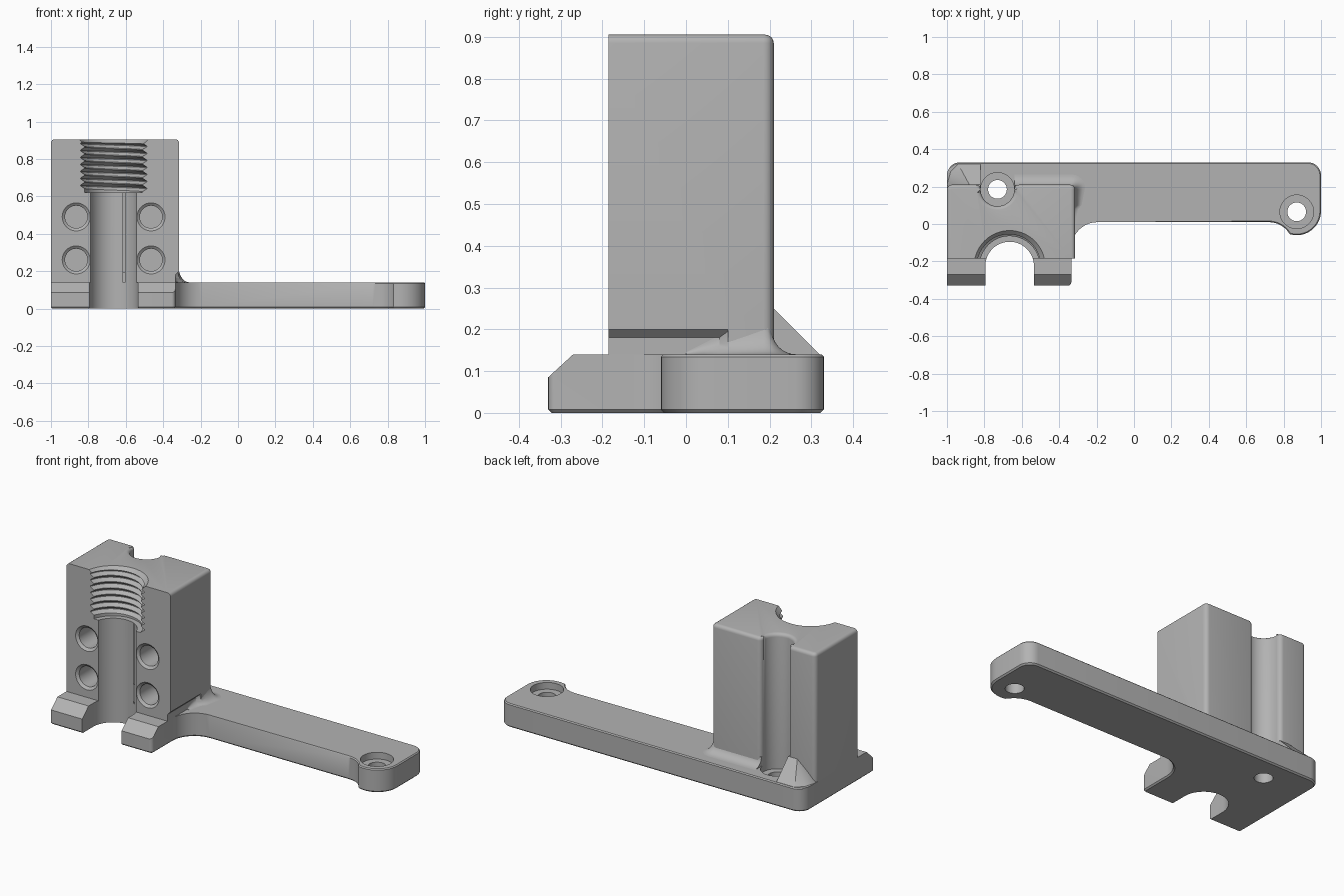
import bpy, bmesh
from math import sin, cos, pi, radians
from mathutils import Vector

if "Cube" in bpy.data.objects:
    bpy.data.objects.remove(bpy.data.objects["Cube"])

GREY = (0.45, 0.45, 0.45, 1)
grey = bpy.data.materials.new("plain grey")
grey.use_nodes = True
grey.diffuse_color = GREY
grey.node_tree.nodes["Principled BSDF"].inputs["Base Color"].default_value = GREY

PLATE, TOP, FRONT, BACK, SIDE = 0.14, 0.905, -0.185, 0.21, -0.315
BORE = (-0.665, -0.225)
SCREWS = [(-0.73, 0.185), (0.87, 0.065)]


def finish(name, bm):
    bmesh.ops.recalc_face_normals(bm, faces=bm.faces)
    mesh = bpy.data.meshes.new(name)
    bm.to_mesh(mesh)
    bm.free()
    obj = bpy.data.objects.new(name, mesh)
    bpy.context.collection.objects.link(obj)
    mesh.materials.append(grey)
    return obj


def arc(centre, r, start, end, steps=10):
    angles = [radians(start + (end - start) * i / steps) for i in range(steps + 1)]
    return [(centre[0] + r * cos(a), centre[1] + r * sin(a)) for a in angles]


def prism(points, lo, hi, axis="z"):
    place = {"z": lambda u, v, w: (u, v, w), "y": lambda u, v, w: (u, w, v),
             "x": lambda u, v, w: (w, u, v)}[axis]
    bm = bmesh.new()
    face = bm.faces.new([bm.verts.new(place(u, v, lo)) for u, v in points])
    move = Vector(place(0, 0, hi - lo))
    made = bmesh.ops.extrude_face_region(bm, geom=[face], use_keep_orig=True)["geom"]
    bmesh.ops.translate(bm, vec=move, verts=[g for g in made if isinstance(g, bmesh.types.BMVert)])
    return bm


def loft(sections, closed=True):
    """Skin matching rings of points and cap both ends."""
    bm = bmesh.new()
    rings = [[bm.verts.new(p) for p in s] for s in sections]
    for a, b in zip(rings, rings[1:]):
        for i in range(len(a)):
            j = (i + 1) % len(a)
            bm.faces.new((a[i], a[j], b[j], b[i]))
    bm.faces.new(rings[0])
    bm.faces.new(rings[-1][::-1])
    return bm


def turned(x, y, profile, axis="z", steps=40):
    """Solid of revolution from (radius, position along axis) pairs."""
    rings = []
    for r, h in profile:
        circle = arc((x, y), r, 0, 360 - 360 / steps, steps - 1)
        rings.append([(u, v, h) if axis == "z" else (u, h, v) for u, v in circle])
    return loft(rings)


def soften(bm, rule, width, segments):
    bm.edges.ensure_lookup_table()
    edges = [e for e in bm.edges if all(rule(v.co) for v in e.verts)]
    bmesh.ops.bevel(bm, geom=edges, offset=width, segments=segments, profile=0.5, affect="EDGES")


def cut(obj, cutters):
    bpy.context.view_layer.objects.active = obj
    for bm in cutters:
        tool = finish("cutter", bm)
        tool.hide_render = True
        mod = obj.modifiers.new("cut", "BOOLEAN")
        mod.operation, mod.solver, mod.object = "DIFFERENCE", "EXACT", tool
        bpy.ops.object.modifier_apply(modifier=mod.name)
        bpy.data.objects.remove(tool)


def bore():
    x, y = BORE
    return prism(arc(BORE, 0.13, 0, 180, 32) + [(x - 0.13, y - 0.3), (x + 0.13, y - 0.3)], -0.1, 1.1)


def screw_seat(x, y):
    return turned(x, y, [(0.05, -0.1), (0.05, 0.1), (0.09, 0.1), (0.09, 0.5)])


# Base plate with long arm, rounded lug and front tongue
outline = [(-1, -0.33)] + arc((-0.355, -0.31), 0.02, -90, 0, 4)
outline += arc((-0.195, -0.13), 0.14, 180, 90)
outline += arc((0.72, -0.12), 0.13, 90, 33, 8) + arc((0.87, 0.07), 0.13, -107, 0, 12)
outline += arc((0.93, 0.26), 0.07, 0, 90, 8) + arc((-0.93, 0.26), 0.07, 90, 180, 8)
bm = prism(outline, 0, PLATE)
soften(bm, lambda c: c.z < 0.001, 0.008, 1)
soften(bm, lambda c: c.z > PLATE - 0.001 and (c.x > -0.2 or c.y > 0.3), 0.006, 1)
base = finish("base_plate", bm)
slope = prism([(-0.39, 0.03), (-0.27, PLATE), (-0.21, 0.195), (-0.39, 0.195)], -1.1, 0, "x")
cut(base, [slope, bore()] + [screw_seat(*s) for s in SCREWS])

# Tower with a rounded screwdriver groove down its back
gx, gy = SCREWS[0]
plan = [(-1, FRONT), (SIDE, FRONT)]
plan += arc((SIDE - 0.025, BACK - 0.025), 0.025, 0, 90, 5)
plan += arc((gx + 0.115, BACK - 0.025), 0.025, 90, 180, 5)
plan += arc((gx, gy), 0.09, 0, -180, 20)
plan += arc((gx - 0.115, BACK - 0.025), 0.025, 0, 90, 5)
plan += arc((-0.975, BACK - 0.025), 0.025, 90, 180, 5)
bm = prism(plan, PLATE, TOP)
bm.edges.ensure_lookup_table()
rim = [e for e in bm.edges if all(v.co.z > TOP - 0.001 for v in e.verts)
       and any(v.co.y > FRONT + 0.01 for v in e.verts)]
bmesh.ops.bevel(bm, geom=rim, offset=0.02, segments=4, profile=0.5, affect="EDGES")
tower = finish("clamp_tower", bm)

# Helical thread as a half-round cutter
pitch, turns, floor = 0.0375, 7, 0.62
columns = []
for i in range(33):
    a = pi * i / 32
    shift = pitch * (0.1 + 0.5 * i / 32)
    marks = [(0.16, floor)]
    for k in range(turns):
        z = floor + shift + k * pitch
        marks += [(0.16, z), (0.182, z + 0.4 * pitch), (0.182, z + 0.5 * pitch), (0.16, z + 0.9 * pitch)]
    marks += [(0.16, 1.0), (0.001, 1.0), (0.001, floor)]
    columns.append([(BORE[0] + r * cos(a), BORE[1] + r * sin(a), z) for r, z in marks])
thread = loft(columns)
mouth = turned(*BORE, [(0.15, TOP - 0.04), (0.19, TOP), (0.21, TOP + 0.02)], steps=64)

# Four blind screw holes and the relieved lower side
holes = [turned(x, z, [(0.06, 0.02), (0.06, FRONT + 0.012), (0.075, FRONT), (0.09, FRONT - 0.012)], "y")
         for x in (-0.865, -0.465) for z in (0.26, 0.49)]
relief = prism([(-0.335, 0.1), (-0.335, 0.18), (SIDE, 0.2), (-0.25, 0.265), (-0.25, 0.1)], -0.3, 0.1, "y")
cut(tower, [bore(), thread, mouth, relief] + holes)

# Sloped gusset behind the tower's corner
bm = bmesh.new()
for p in [(-1, BACK, PLATE), (-0.98, 0.28, PLATE), (-0.94, 0.32, PLATE), (-0.82, 0.32, PLATE),
          (-0.82, BACK, 0.25), (-0.88, BACK, 0.25), (-0.95, BACK, 0.19), (-0.82, 0.18, PLATE),
          (-0.82, 0.18, 0.25), (-0.88, 0.18, 0.25), (-0.98, 0.18, PLATE)]:
    bm.verts.new(p)
bmesh.ops.convex_hull(bm, input=bm.verts)
gusset = finish("rear_gusset", bm)

# Concave fillet running round the foot of the tower
path = [((-0.335 if t < 0.5 else SIDE - 0.005, 0.2 * t), 0, 0.02 + 0.04 * t, 0.005 + 0.1 * t)
        for t in (0, 0.2, 0.4, 0.5, 0.7, 0.93)]
path += [((SIDE - 0.02 + 0.015 * cos(radians(d)), BACK - 0.02 + 0.015 * sin(radians(d))),
          d, 0.06, 0.1 - 0.045 * d / 90) for d in (15, 30, 45, 60, 75, 90)]
path += [((-0.64, BACK - 0.005), 90, 0.06, 0.055)]
sections = []
for (x, y), d, w, h in path:
    c, s = cos(radians(d)), sin(radians(d))
    curve = [(w * (1 - cos(a)), h * (1 - sin(a))) for a in [pi / 2 * i / 8 for i in range(9)]]
    curve = [(-0.012, 0)] + [(-0.012, h)] + curve
    sections.append([(x + u * c, y + u * s, PLATE + v) for u, v in curve])
fillet = finish("root_fillet", loft(sections))
for part in (gusset, fillet):
    cut(part, [screw_seat(gx, gy)])

# Smooth curves while keeping the crisp edges
for obj in (base, tower, gusset, fillet):
    bpy.ops.object.select_all(action="DESELECT")
    obj.select_set(True)
    bpy.context.view_layer.objects.active = obj
    bpy.ops.object.shade_smooth_by_angle(angle=radians(30))
